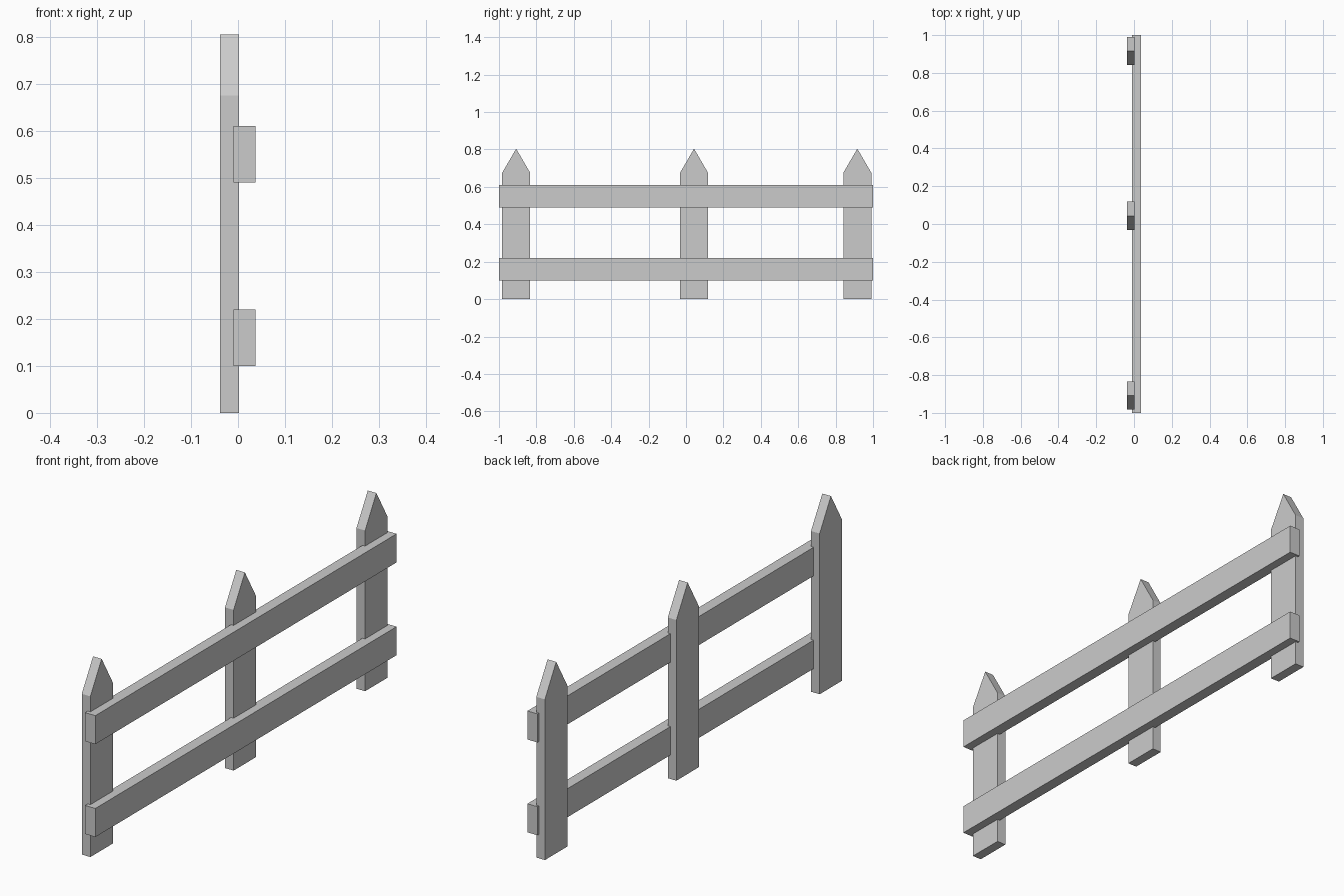
import bpy
import bmesh

if "Cube" in bpy.data.objects:
    bpy.data.objects.remove(bpy.data.objects["Cube"])


def extrude_profile(name, profile, x0, x1):
    """Solid from a (y, z) outline, extruded from x0 to x1."""
    bm = bmesh.new()
    face = bm.faces.new([bm.verts.new((x0, y, z)) for y, z in profile])
    side = bmesh.ops.extrude_face_region(bm, geom=[face])
    verts = [v for v in side["geom"] if isinstance(v, bmesh.types.BMVert)]
    bmesh.ops.translate(bm, verts=verts, vec=(x1 - x0, 0, 0))
    bmesh.ops.recalc_face_normals(bm, faces=bm.faces)
    mesh = bpy.data.meshes.new(name)
    bm.to_mesh(mesh)
    bm.free()
    obj = bpy.data.objects.new(name, mesh)
    bpy.context.collection.objects.link(obj)
    return obj


# Pointed pickets
half, shoulder, peak = 0.075, 0.675, 0.804
for name, y in (("picket_near", -0.908), ("picket_middle", 0.043), ("picket_far", 0.916)):
    outline = [(y - half, 0), (y + half, 0), (y + half, shoulder),
               (y, peak), (y - half, shoulder)]
    extrude_profile(name, outline, -0.038, 0.002)

# Horizontal rails, slightly let into the pickets
for name, z in (("lower_rail", 0.10), ("upper_rail", 0.49)):
    outline = [(-1, z), (1, z), (1, z + 0.12), (-1, z + 0.12)]
    extrude_profile(name, outline, -0.01, 0.037)
